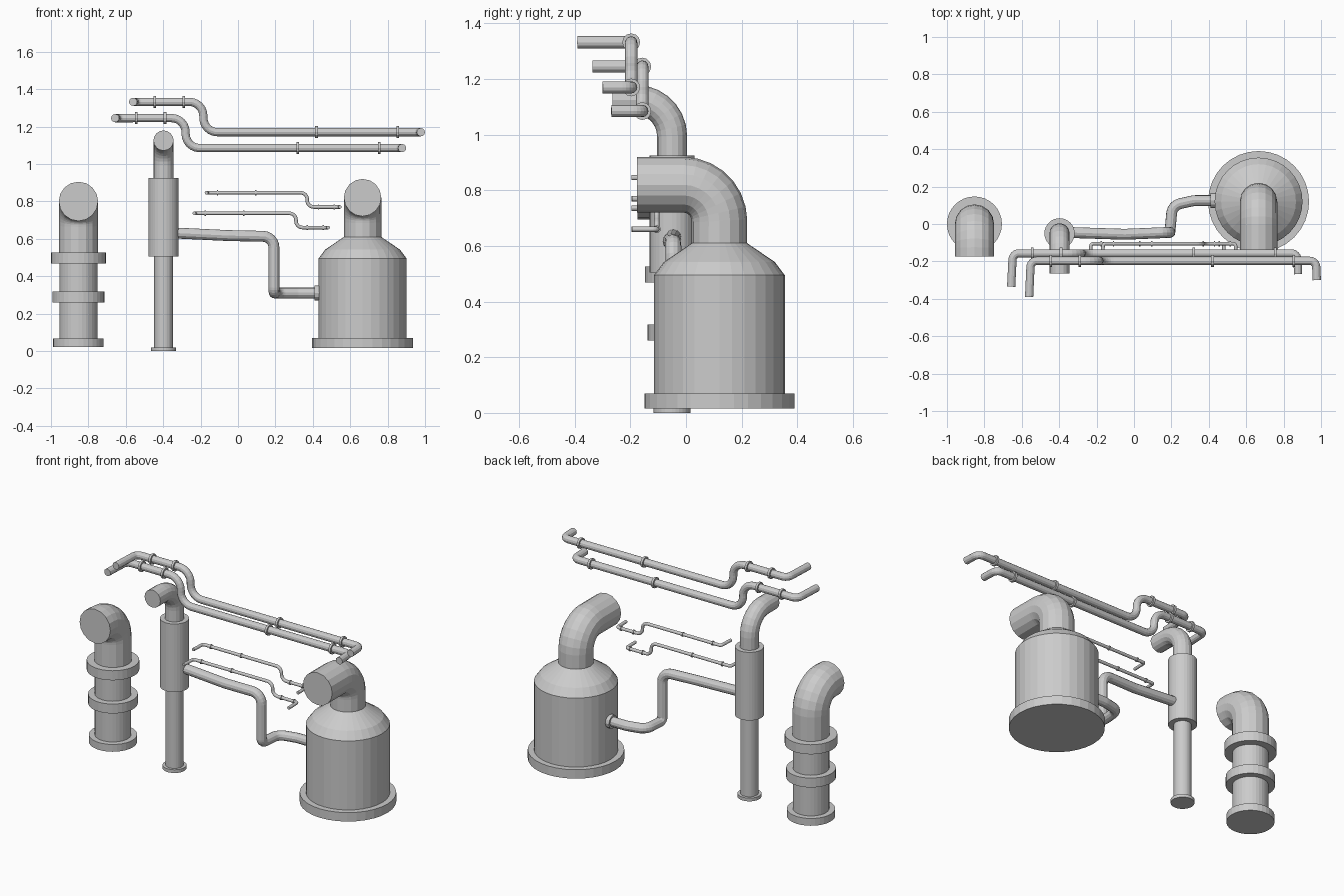
import bpy, math
from mathutils import Vector

if "Cube" in bpy.data.objects:
    bpy.data.objects.remove(bpy.data.objects["Cube"])

metal = bpy.data.materials.new("grey_metal")
metal.use_nodes = True
GREY = (0.6, 0.6, 0.6, 1)
metal.diffuse_color = GREY
metal.node_tree.nodes["Principled BSDF"].inputs["Base Color"].default_value = GREY


def add_mesh(name, mesh):
    obj = bpy.data.objects.new(name, mesh)
    bpy.context.collection.objects.link(obj)
    mesh.materials.clear()
    mesh.materials.append(metal)
    return obj


def turned(name, x, y, profile, sides=32):
    """Solid of revolution about a vertical axis, from (radius, height) pairs."""
    verts, faces = [], []
    for r, z in profile:
        for i in range(sides):
            a = math.tau * i / sides
            verts.append((x + r * math.cos(a), y + r * math.sin(a), z))
    for k in range(len(profile) - 1):
        for i in range(sides):
            j = (i + 1) % sides
            faces.append((k * sides + i, k * sides + j,
                          (k + 1) * sides + j, (k + 1) * sides + i))
    faces.append(tuple(reversed(range(sides))))
    faces.append(tuple(range(len(verts) - sides, len(verts))))
    mesh = bpy.data.meshes.new(name)
    mesh.from_pydata(verts, [], faces)
    return add_mesh(name, mesh)


def rounded(points, radii, steps):
    """Replace each inner corner of a path with a circular arc."""
    pts = [Vector(p) for p in points]
    out = [pts[0]]
    for p0, p, p1, r in zip(pts, pts[1:], pts[2:], radii):
        u, v = (p - p0).normalized(), (p1 - p).normalized()
        half = u.angle(v) / 2
        if half < 0.05:
            out.append(p)
            continue
        inward = (v - u).normalized()
        centre = p + inward * r / math.cos(half)
        for i in range(steps + 1):
            a = half * (2 * i / steps - 1)
            out.append(centre + r * (math.sin(a) * (u + v).normalized()
                                     - math.cos(a) * inward))
    return out + [pts[-1]]


def tube(name, points, radii, thickness, steps=6, resolution=4):
    """Capped round pipe along a path with rounded corners."""
    path = rounded(points, radii, steps)
    curve = bpy.data.curves.new(name + "_path", "CURVE")
    curve.dimensions = "3D"
    curve.bevel_depth = thickness
    curve.bevel_resolution = resolution
    curve.use_fill_caps = True
    spline = curve.splines.new("POLY")
    spline.points.add(len(path) - 1)
    for sp, p in zip(spline.points, path):
        sp.co = (*p, 1)
    spline.use_smooth = False
    temp = bpy.data.objects.new(name + "_path", curve)
    bpy.context.collection.objects.link(temp)
    graph = bpy.context.evaluated_depsgraph_get()
    mesh = bpy.data.meshes.new_from_object(temp.evaluated_get(graph))
    bpy.data.objects.remove(temp)
    mesh.name = name
    return add_mesh(name, mesh)


def collar(name, x, y, z, radius, width):
    tube(name, [(x - width / 2, y, z), (x + width / 2, y, z)], [], radius)


def elbow(name, x, y, z0, z1, y_end, bend, thickness):
    """Outlet rising vertically, then turning to the front."""
    tube(name, [(x, y, z0), (x, y, z1), (x, y_end, z1)], [bend], thickness, 7, 6)


# Tank with a foot flange, sloped shoulder and outlet
turned("tank_foot", 0.666, 0.12, [(0.27, 0.015), (0.27, 0.07)])
turned("tank_body", 0.666, 0.12,
       [(0.235, 0.06), (0.235, 0.495), (0.2, 0.542), (0.1, 0.61)])
elbow("tank_outlet", 0.666, 0.12, 0.6, 0.82, -0.176, 0.13, 0.1)

# Short banded stack
SX = -0.853
turned("stack_body", SX, 0, [(0.102, 0.04), (0.102, 0.55)])
for part, r, z0, z1 in (("foot", 0.135, 0.022, 0.067),
                        ("lower_band", 0.139, 0.26, 0.318),
                        ("upper_band", 0.147, 0.468, 0.527)):
    turned("stack_" + part, SX, 0, [(r, z0), (r, z1)])
elbow("stack_outlet", SX, 0, 0.5, 0.8, -0.175, 0.13, 0.105)

# Slim post with a sleeve
PX, PY = -0.398, -0.05
turned("post_foot", PX, PY, [(0.067, 0), (0.067, 0.02)])
turned("post_shaft", PX, PY, [(0.05, 0.01), (0.05, 0.52)])
turned("post_sleeve", PX, PY, [(0.081, 0.505), (0.081, 0.925)])
elbow("post_outlet", PX, PY, 0.9, 1.125, -0.265, 0.13, 0.054)

# Pipe joining the post to the tank
tube("link_pipe",
     [(-0.36, -0.045, 0.632), (-0.05, -0.055, 0.617), (0.192, -0.045, 0.612),
      (0.192, -0.045, 0.31), (0.205, 0.1, 0.31), (0.32, 0.125, 0.31),
      (0.46, 0.125, 0.31)],
     [0.05, 0.06, 0.03, 0.06, 0.08], 0.029)
collar("link_flange", 0.425, 0.125, 0.31, 0.04, 0.03)


def stepped_pipe(name, xs, y, zs, ends, bend, corner, thickness, collars, ring, width):
    """Long pipe with one downward step and both ends turned to the front."""
    x0, step, x1 = xs
    high, low = zs
    tube(name, [(x0 - corner / 4, ends[0], high), (x0, y, high), (step, y, high),
                (step, y, low), (x1, y, low), (x1 + corner / 8, ends[1], low)],
         [corner, bend, bend, corner], thickness)
    for i, x in enumerate(collars):
        collar(f"{name}_collar_{i + 1}", x, y, high if x < step else low, ring, width)


# Overhead pipes
stepped_pipe("overhead_pipe_front", (-0.552, -0.185, 0.973), -0.197, (1.332, 1.17),
             (-0.39, -0.3), 0.075, 0.035, 0.022,
             (-0.445, -0.29, 0.42, 0.855), 0.032, 0.014)
stepped_pipe("overhead_pipe_back", (-0.648, -0.28, 0.873), -0.157, (1.245, 1.085),
             (-0.335, -0.268), 0.075, 0.035, 0.022,
             (-0.545, -0.39, 0.32, 0.755), 0.032, 0.014)

# Thin pipes
stepped_pipe("thin_pipe_upper", (-0.165, 0.37, 0.543), -0.105, (0.846, 0.77),
             (-0.195, -0.195), 0.035, 0.015, 0.0095,
             (-0.11, 0.095, 0.43, 0.515), 0.014, 0.007)
stepped_pipe("thin_pipe_lower", (-0.23, 0.31, 0.48), -0.105, (0.736, 0.66),
             (-0.195, -0.195), 0.035, 0.015, 0.0095,
             (-0.175, 0.03, 0.37, 0.455), 0.014, 0.007)
